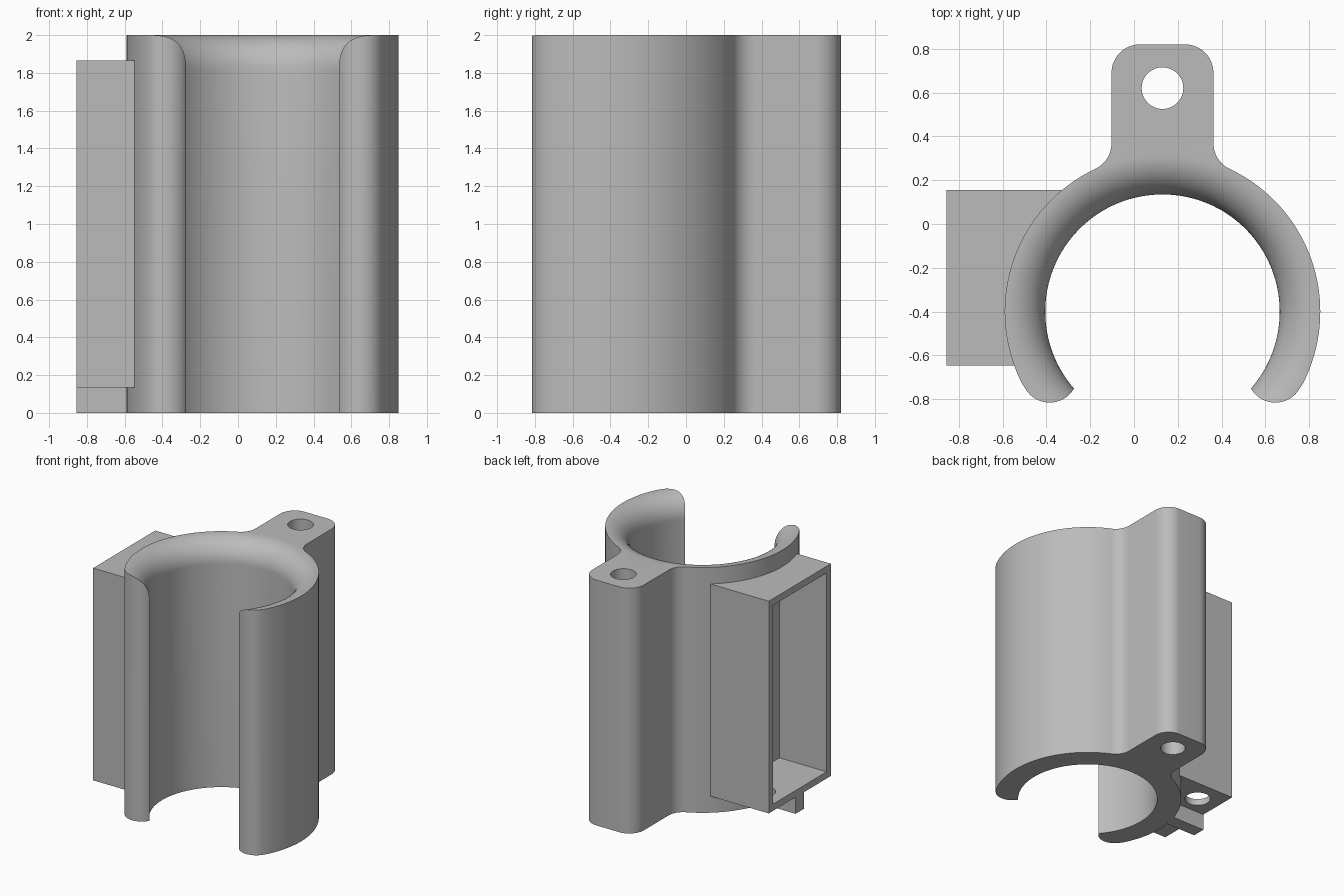
import bpy, bmesh
from math import sin, cos, radians, degrees, atan2, sqrt, pi

cube = bpy.data.objects.get("Cube")
if cube:
    bpy.data.objects.remove(cube, do_unlink=True)

CX, CY = 0.13, -0.40        # centre of the ring
HEIGHT = 2.0
OUTER, BORE = 0.72, 0.535   # ring radii
TAB, CORNER, ROOT = 0.2325, 0.13, 0.13

grey = bpy.data.materials.new("plain grey")
grey.use_nodes = True
grey.diffuse_color = (0.5, 0.5, 0.5, 1)
grey.node_tree.nodes["Principled BSDF"].inputs["Base Color"].default_value = (0.5, 0.5, 0.5, 1)


def arc(cx, cy, r, a0, a1, n):
    """Points on an arc, angles in degrees."""
    angles = [radians(a0 + (a1 - a0) * i / n) for i in range(n + 1)]
    return [(cx + r * cos(a), cy + r * sin(a)) for a in angles]


def make(name, bm):
    bmesh.ops.recalc_face_normals(bm, faces=bm.faces)
    mesh = bpy.data.meshes.new(name)
    bm.to_mesh(mesh)
    bm.free()
    ob = bpy.data.objects.new(name, mesh)
    bpy.context.collection.objects.link(ob)
    mesh.materials.append(grey)
    return ob


def prism(name, points, z0, z1):
    bm = bmesh.new()
    face = bm.faces.new([bm.verts.new((x, y, z0)) for x, y in points])
    top = bmesh.ops.extrude_face_region(bm, geom=[face])["geom"]
    verts = [v for v in top if isinstance(v, bmesh.types.BMVert)]
    bmesh.ops.translate(bm, verts=verts, vec=(0, 0, z1 - z0))
    return make(name, bm)


def block(name, x0, x1, y0, y1, z0, z1):
    return prism(name, [(x0, y0), (x1, y0), (x1, y1), (x0, y1)], z0, z1)


def lathe(name, profile, steps):
    """Closed solid turned about the ring axis."""
    bm = bmesh.new()
    verts = [bm.verts.new((CX + r, CY, z)) for r, z in profile]
    edges = [bm.edges.new(pair) for pair in zip(verts, verts[1:])]
    bmesh.ops.spin(bm, geom=verts + edges, cent=(CX, CY, 0), axis=(0, 0, 1),
                   angle=2 * pi, steps=steps)
    bmesh.ops.remove_doubles(bm, verts=bm.verts, dist=0.0001)
    return make(name, bm)


def cut(ob, *cutters):
    bpy.context.view_layer.objects.active = ob
    for c in cutters:
        mod = ob.modifiers.new("cut", 'BOOLEAN')
        mod.operation, mod.solver, mod.object = 'DIFFERENCE', 'EXACT', c
        bpy.ops.object.modifier_apply(modifier=mod.name)


# Clip outline: rounded arm end, outer ring, root fillet, tab corner, mirrored
root_x = TAB + ROOT
root_y = sqrt((OUTER + ROOT) ** 2 - root_x ** 2)
root_a = degrees(atan2(root_y, root_x))
end_a = degrees(atan2(-0.287, 0.515))
half = arc(0.515, -0.287, 0.128, -160, end_a, 24)
half += arc(0, 0, OUTER, end_a, root_a, 48)[1:]
half += arc(root_x, root_y, ROOT, root_a - 180, -180, 12)[1:]
half += arc(TAB - CORNER, 1.09, CORNER, 0, 90, 12)
outline = half + [(-x, y) for x, y in reversed(half)]
clip = prism("clip_body", [(CX + x, CY + y) for x, y in outline], 0, HEIGHT)

# Hollow side box and the rib below it
box = block("side_box", -0.855, -0.30, -0.645, 0.155, 0.135, 1.865)
rib = block("support_rib", -0.855, -0.50, -0.30, -0.19, 0, 0.15)

# Cutters: flared bore, tab hole, box cavity, floor hole, ring clearance
flare = [(x, z) for x, z in arc(0.715, 1.82, 0.18, 180, 90, 16)]
bore = lathe("bore_cutter", [(0, -0.1), (BORE, -0.1)] + flare + [(0.715, 2.1), (0, 2.1)], 128)
tab_hole = prism("tab_hole_cutter", arc(CX, 0.62, 0.095, 0, 352.5, 47), -0.1, 2.1)
cavity = block("cavity_cutter", -0.95, -0.43, -0.59, 0.10, 0.19, 1.81)
floor_hole = prism("floor_hole_cutter", arc(-0.666, -0.033, 0.098, 0, 352.5, 47), 0.05, 0.30)
clearance = prism("clearance_cutter", arc(CX, CY, 0.61, 0, 357, 119), 0, 2.1)

cut(clip, bore, tab_hole, cavity)
cut(box, clearance, cavity, floor_hole)
cut(rib, cavity)
for c in (bore, tab_hole, cavity, floor_hole, clearance):
    bpy.data.objects.remove(c, do_unlink=True)

# Smooth curves, sharp corners
for ob in (clip, box, rib):
    bpy.ops.object.select_all(action='DESELECT')
    ob.select_set(True)
    bpy.context.view_layer.objects.active = ob
    bpy.ops.object.shade_smooth_by_angle(angle=radians(30))
